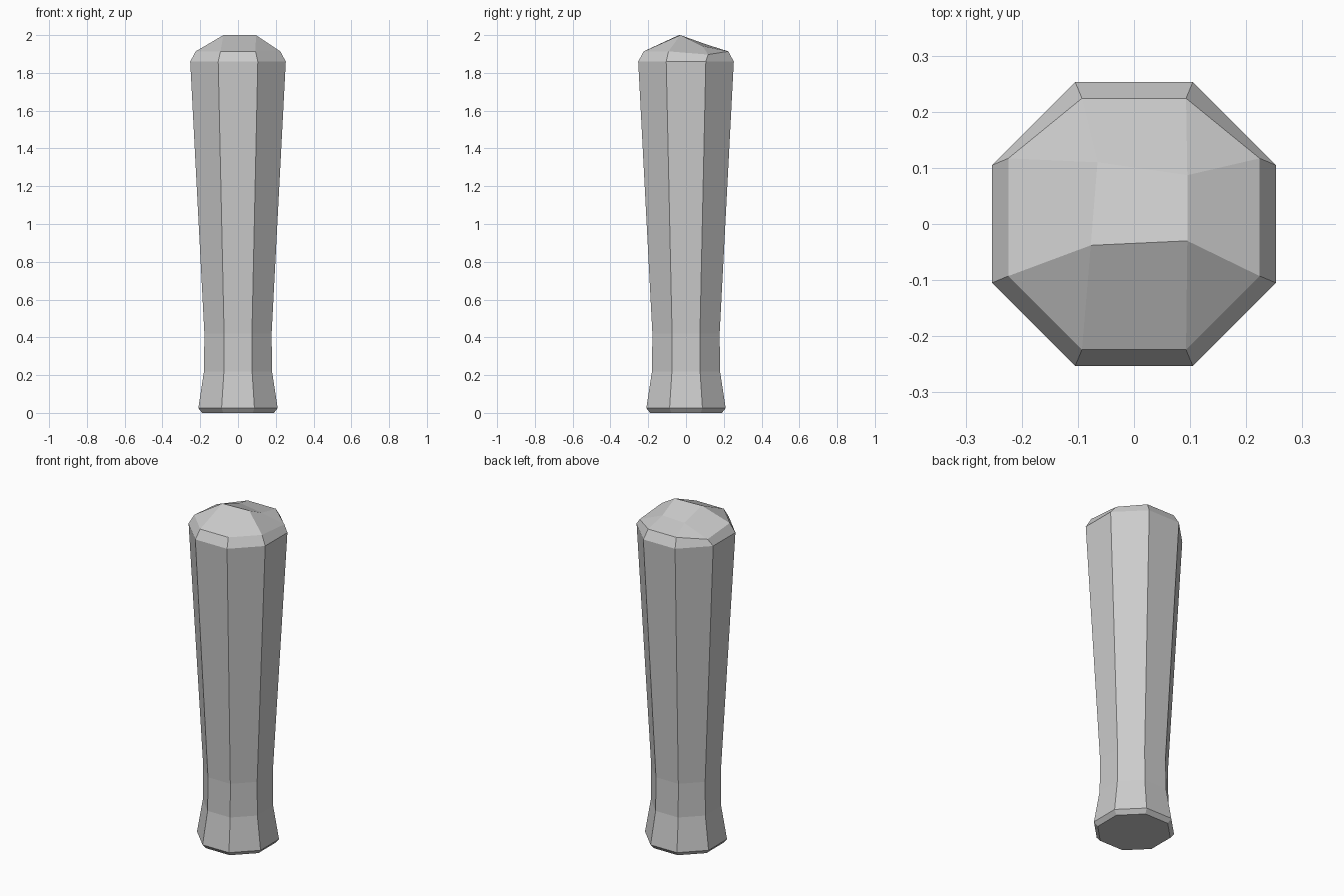
import bpy
import bmesh
from math import cos, sin, pi

cube = bpy.data.objects.get("Cube")
if cube:
    bpy.data.objects.remove(cube)

# Single flat grey
grey = bpy.data.materials.new("plain grey")
grey.use_nodes = True
colour = (0.6, 0.6, 0.6, 1)
grey.diffuse_color = colour
grey.node_tree.nodes["Principled BSDF"].inputs["Base Color"].default_value = colour

bm = bmesh.new()


def octagon(apothem, z):
    """Eight-sided ring with flat sides facing the axes."""
    r = apothem / cos(pi / 8)
    angles = [pi / 8 + i * pi / 4 for i in range(8)]
    return [bm.verts.new((r * cos(a), r * sin(a), z)) for a in angles]


# Flared foot, slim neck and widening shaft: (half width, height)
profile = [(0.19, 0), (0.21, 0.025), (0.18, 0.22), (0.178, 0.42),
           (0.253, 1.86), (0.224, 1.914)]
rings = [octagon(*p) for p in profile]
bm.faces.new(rings[0][::-1])
for low, high in zip(rings, rings[1:]):
    for i in range(8):
        j = (i + 1) % 8
        bm.faces.new((low[i], low[j], high[j], high[i]))

# Uneven rim: the rear side corners sit lower
rim = rings[-1]
for i in (0, 3):
    rim[i].co.y = 0.117
    rim[i].co.z = 1.897

# Faceted crown: a cross ridge at the front, sloping down to the rear
ridge_l = bm.verts.new((0.095, -0.03, 2.0))
ridge_r = bm.verts.new((-0.077, -0.038, 2.0))
rear_l = bm.verts.new((0.095, 0.087, 1.943))
rear_r = bm.verts.new((-0.065, 0.11, 1.95))
for face in [(ridge_l, rear_l, rear_r, ridge_r),
             (rim[7], rim[0], rear_l, ridge_l),
             (rim[0], rim[1], rear_l),
             (rim[1], rim[2], rear_r, rear_l),
             (rim[2], rim[3], rear_r),
             (rim[3], rim[4], ridge_r, rear_r),
             (rim[4], rim[5], ridge_r),
             (rim[5], rim[6], ridge_l, ridge_r),
             (rim[6], rim[7], ridge_l)]:
    bm.faces.new(face)
bmesh.ops.recalc_face_normals(bm, faces=bm.faces)

mesh = bpy.data.meshes.new("tapered_post")
bm.to_mesh(mesh)
bm.free()
mesh.materials.append(grey)
post = bpy.data.objects.new("tapered_post", mesh)
bpy.context.collection.objects.link(post)
